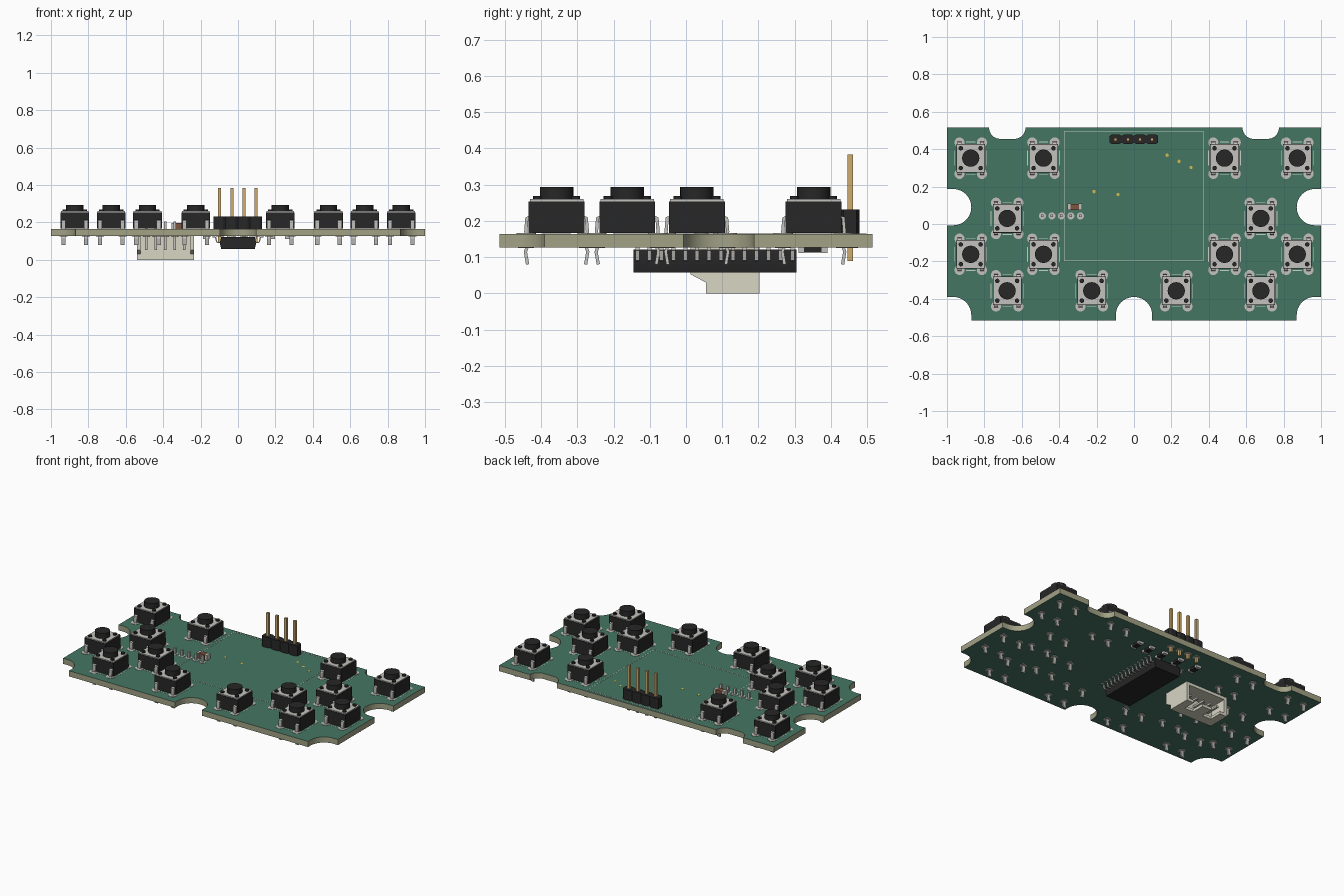
import bpy, bmesh, math
from math import cos, sin, radians

if "Cube" in bpy.data.objects:
    bpy.data.objects.remove(bpy.data.objects["Cube"])


def material(name, rgb):
    m = bpy.data.materials.new(name)
    m.diffuse_color = (*rgb, 1)
    m.use_nodes = True
    m.node_tree.nodes["Principled BSDF"].inputs["Base Color"].default_value = m.diffuse_color
    return m


GREEN = material("solder_mask", (0.06, 0.18, 0.125))
TAN = material("board_core", (0.36, 0.36, 0.24))
BLACK = material("black_plastic", (0.02, 0.02, 0.02))
METAL = material("tin", (0.55, 0.54, 0.51))
GOLD = material("gold", (0.62, 0.42, 0.16))
YELLOW = material("via_gold", (0.65, 0.5, 0.08))
CREAM = material("cream_plastic", (0.68, 0.67, 0.55))
SILK = material("white_ink", (0.6, 0.65, 0.6))
BROWN = material("ceramic", (0.2, 0.09, 0.05))

TOP, BOT = 0.164, 0.127


# ---------- helpers: every shape is a profile extruded along one axis ----------
def prism(bm, profile, axis, a, b):
    def place(u, v, w):
        return {"x": (w, u, v), "y": (u, w, v), "z": (u, v, w)}[axis]
    lo = [bm.verts.new(place(u, v, a)) for u, v in profile]
    hi = [bm.verts.new(place(u, v, b)) for u, v in profile]
    bm.faces.new(lo)
    bm.faces.new(hi)
    n = len(lo)
    for i in range(n):
        j = (i + 1) % n
        bm.faces.new((lo[i], lo[j], hi[j], hi[i]))


def box(bm, x0, x1, y0, y1, z0, z1):
    prism(bm, [(x0, y0), (x1, y0), (x1, y1), (x0, y1)], "z", z0, z1)


def arc(cx, cy, r, a0, a1, n=12):
    return [(cx + r * cos(radians(a0 + (a1 - a0) * i / n)),
             cy + r * sin(radians(a0 + (a1 - a0) * i / n))) for i in range(n + 1)]


def disc(bm, x, y, r, z0, z1, n=24):
    prism(bm, arc(x, y, r, 0, 360, n)[:-1], "z", z0, z1)


def ribbon(path, t):
    """Thin strip profile following a path, thickened on both sides."""
    left, right = [], []
    for i, (u, v) in enumerate(path):
        p, q = path[max(i - 1, 0)], path[min(i + 1, len(path) - 1)]
        du, dv = q[0] - p[0], q[1] - p[1]
        d = math.hypot(du, dv)
        left.append((u - dv / d * t / 2, v + du / d * t / 2))
        right.append((u + dv / d * t / 2, v - du / d * t / 2))
    return left + right[::-1]


def mesh(name, build, mat):
    bm = bmesh.new()
    build(bm)
    bmesh.ops.recalc_face_normals(bm, faces=bm.faces)
    for f in bm.faces:
        f.smooth = True
    for e in bm.edges:
        e.smooth = e.calc_face_angle(0) < 0.5
    me = bpy.data.meshes.new(name)
    bm.to_mesh(me)
    bm.free()
    me.materials.append(mat)
    return me


def add(name, me, loc=(0, 0, 0)):
    ob = bpy.data.objects.new(name, me)
    ob.location = loc
    bpy.context.collection.objects.link(ob)
    return ob


def part(name, build, mat):
    return add(name, mesh(name, build, mat))


# ---------- circuit board with notched outline, mirrored half profile ----------
R = 0.097
half = (arc(0, -0.487, R, 90, 0) + [(R, -0.515), (0.87, -0.515)]
        + arc(0.967, -0.487, R, 180, 90) + [(1, -0.39), (1, -0.007)]
        + arc(0.967, 0.09, R, 270, 90, 20) + [(1, 0.187), (1, 0.515)]
        + arc(0.715, 0.515, 0.06, 0, -90, 8) + arc(0.64, 0.515, 0.06, -90, -180, 8))
outline = half + [(-x, y) for x, y in reversed(half) if x > 1e-5]
board = part("circuit_board", lambda bm: prism(bm, outline, "z", BOT, TOP), TAN)
board.data.materials.append(GREEN)
for f in board.data.polygons:
    f.material_index = 1 if abs(f.normal.z) > 0.9 else 0


# ---------- push button switch, shared meshes ----------
SIGNS = [(sx, sy) for sx in (-1, 1) for sy in (-1, 1)]


def switch_body(bm):
    box(bm, -0.077, 0.077, -0.077, 0.077, TOP + 0.003, 0.254)
    for sx, sy in SIGNS:
        disc(bm, sx * 0.053, sy * 0.053, 0.012, 0.25, 0.269, 12)


def switch_cap(bm):
    disc(bm, 0, 0, 0.046, 0.25, 0.294, 32)


def switch_plate(bm):
    box(bm, -0.074, 0.074, -0.074, 0.074, 0.254, 0.26)


def switch_legs(bm):
    path = [(0.07, 0.212), (0.082, 0.208), (0.085, 0.17), (0.077, 0.14), (0.086, 0.115), (0.08, 0.08)]
    for sx, sy in SIGNS:
        prism(bm, ribbon([(sy * y, z) for y, z in path], 0.009), "x", sx * 0.06 - 0.011, sx * 0.06 + 0.011)


def switch_pads(bm):
    for sx, sy in SIGNS:
        disc(bm, sx * 0.06, sy * 0.084, 0.027, TOP, TOP + 0.002)
        disc(bm, sx * 0.06, sy * 0.084, 0.022, BOT - 0.002, BOT)


def switch_outline(bm):
    for s in (-1, 1):
        box(bm, -0.025, 0.025, s * 0.086 - 0.002, s * 0.086 + 0.002, TOP, TOP + 0.001)
        box(bm, s * 0.086 - 0.002, s * 0.086 + 0.002, -0.04, 0.04, TOP, TOP + 0.001)


switch_parts = [(n, mesh(n, b, m)) for n, b, m in (
    ("switch_body", switch_body, BLACK), ("switch_cap", switch_cap, BLACK),
    ("switch_plate", switch_plate, METAL), ("switch_legs", switch_legs, METAL),
    ("switch_pads", switch_pads, METAL), ("switch_outline", switch_outline, SILK))]
spots = [(0.873, 0.352), (0.484, 0.352), (0.678, 0.03), (0.873, -0.162),
         (0.484, -0.162), (0.678, -0.357), (0.226, -0.357)]
for x, y in spots:
    for s in (-1, 1):
        for name, me in switch_parts:
            add(name, me, (s * x, y, 0))


# ---------- four pin header ----------
PINS = [-0.098, -0.033, 0.032, 0.097]


def header_block(bm):
    for x in PINS:
        c, w, h = 0.018, 0.0325, 0.026
        prism(bm, [(x - w, 0.453 - c), (x - c, 0.453 - h), (x + c, 0.453 - h), (x + w, 0.453 - c),
                   (x + w, 0.453 + c), (x + c, 0.453 + h), (x - c, 0.453 + h), (x - w, 0.453 + c)],
              "z", TOP, 0.232)


def header_pins(bm):
    for x in PINS:
        box(bm, x - 0.008, x + 0.008, 0.445, 0.461, 0.09, 0.383)


part("pin_header_block", header_block, BLACK)
part("pin_header_pins", header_pins, GOLD)
part("pin_header_pads", lambda bm: [disc(bm, x, 0.453, 0.022, BOT - 0.002, BOT) for x in PINS], METAL)


# ---------- chip under the board ----------
def chip_leads(bm):
    for i in range(14):
        y = 0.08 + (i - 6.5) * 0.0328
        for s in (-1, 1):
            path = [(s * u, v) for u, v in ((0.09, 0.093), (0.113, 0.094), (0.12, 0.12), (0.136, 0.123))]
            prism(bm, ribbon(path, 0.007), "y", y - 0.0055, y + 0.0055)


chip_profile = [(-0.09, 0.058), (0.09, 0.058), (0.097, 0.09), (0.09, 0.121), (-0.09, 0.121), (-0.097, 0.09)]
part("chip_body", lambda bm: prism(bm, chip_profile, "y", -0.145, 0.305), BLACK)
part("chip_leads", chip_leads, METAL)


# ---------- side entry cable connector under the board ----------
CX = -0.388
WIRES = [CX + i * 0.0507 for i in range(-2, 3)]


def connector_shell(bm):
    side = [(0.012, BOT), (0.012, 0.053), (0.055, 0.03), (0.055, 0), (0.203, 0), (0.203, BOT)]
    for s in (-1, 1):
        x = CX + s * 0.143
        prism(bm, side, "x", x - 0.01, x + 0.01)
    box(bm, CX - 0.14, CX + 0.14, 0.055, 0.203, 0.108, BOT)
    box(bm, CX - 0.14, CX + 0.14, 0.055, 0.085, 0.0, 0.11)
    box(bm, CX - 0.14, CX + 0.14, 0.08, 0.12, 0.0, 0.018)
    for x, w in ((-0.118, 0.018), (0, 0.035), (0.118, 0.018)):
        box(bm, CX + x - w, CX + x + w, 0.118, 0.203, 0.0, 0.018)


def connector_pins(bm):
    for x in WIRES:
        path = [(0.18, 0.06), (0.043, 0.06), (0.043, 0.205)]
        prism(bm, ribbon(path[:2], 0.013), "x", x - 0.0065, x + 0.0065)
        prism(bm, ribbon(path[1:], 0.013), "x", x - 0.0065, x + 0.0065)


part("connector_shell", connector_shell, CREAM)
part("connector_pins", connector_pins, METAL)
part("connector_pads", lambda bm: [disc(bm, x, 0.043, 0.019, z, z + 0.002)
                                   for x in WIRES for z in (TOP, BOT - 0.002)], METAL)


# ---------- small surface mount parts ----------
def chip_component(name, x, y, z0, z1, mat, along_y=False):
    a, b = (0.018, 0.032) if along_y else (0.032, 0.018)
    part(name + "_body", lambda bm: box(bm, x - a * 0.9, x + a * 0.9, y - b * 0.9, y + b * 0.9, z0, z1), mat)

    def ends(bm):
        for s in (-1, 1):
            if along_y:
                box(bm, x - a, x + a, y + s * b - 0.008, y + s * b + 0.008, z0 - 0.001, z1 + 0.001)
            else:
                box(bm, x + s * b * 1.7 - 0.008, x + s * b * 1.7 + 0.008, y - b, y + b, z0 - 0.001, z1 + 0.001)
    part(name + "_ends", ends, METAL)


chip_component("top_capacitor", -0.316, 0.092, TOP, 0.196, BROWN)
for x in (0.27, 0.18, 0.08, -0.04, -0.17):
    chip_component("bottom_resistor", x, 0.35, 0.113, BOT, BLACK, True)


# ---------- gold vias and printed display frame ----------
vias = [(0.177, 0.368), (0.241, 0.335), (0.305, 0.302), (-0.214, 0.173), (-0.086, 0.158)]
part("gold_vias", lambda bm: [disc(bm, x, y, 0.009, TOP, TOP + 0.001, 12) for x, y in vias], YELLOW)


def display_frame(bm):
    x0, x1, y0, y1, w = -0.374, 0.37, -0.197, 0.497, 0.003
    for x in (x0, x1):
        box(bm, x - w / 2, x + w / 2, y0, y1, TOP, TOP + 0.001)
    for y in (y0, y1):
        box(bm, x0, x1, y - w / 2, y + w / 2, TOP, TOP + 0.001)


part("printed_display_frame", display_frame, SILK)
